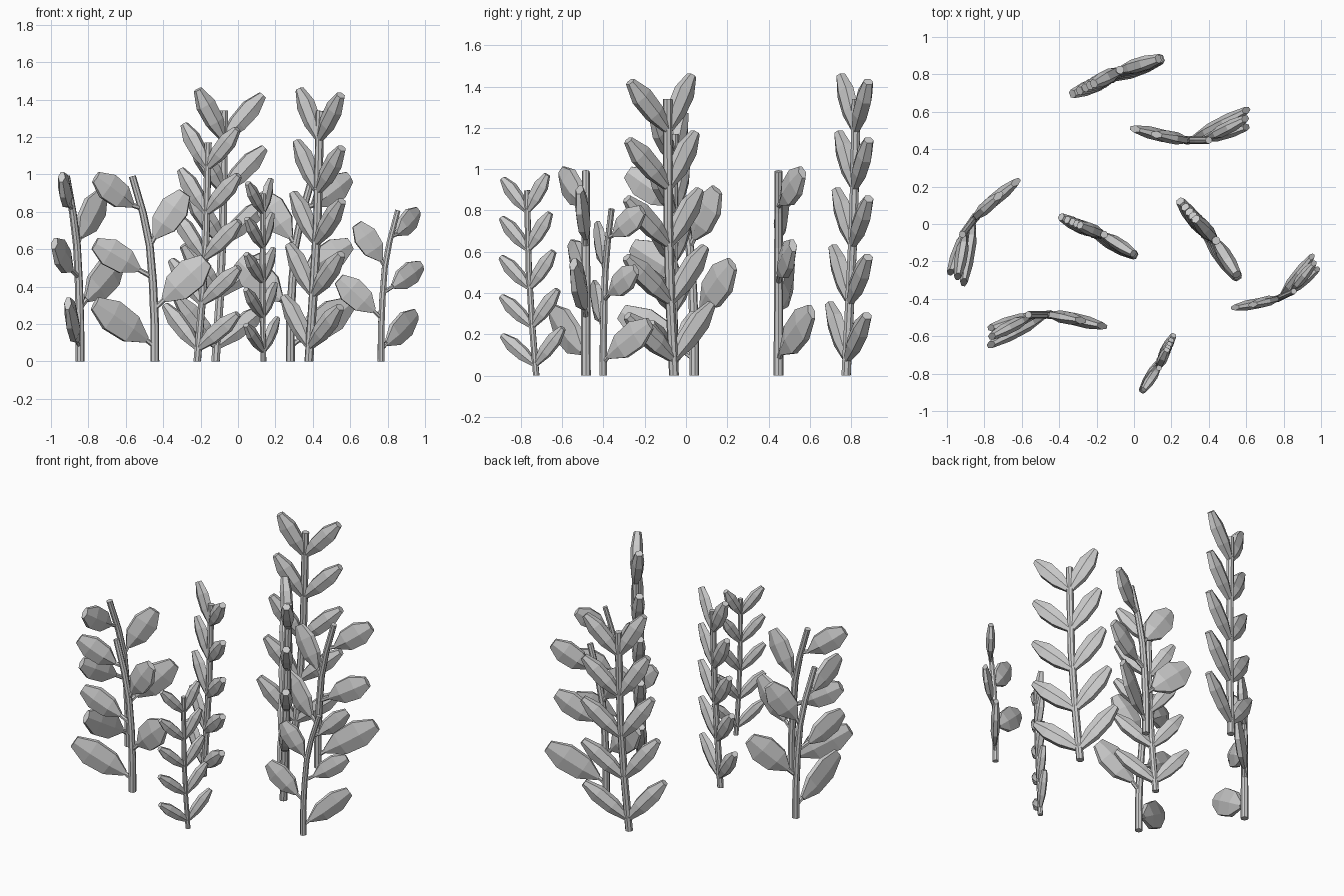
import bpy, bmesh
from math import cos, sin, pi, radians
from mathutils import Vector

if "Cube" in bpy.data.objects:
    bpy.data.objects.remove(bpy.data.objects["Cube"])

UP = Vector((0, 0, 1))

def loft(bm, rings):
    """Skin a list of closed vertex rings and cap both ends."""
    rings = [[bm.verts.new(p) for p in r] for r in rings]
    n = len(rings[0])
    for a, b in zip(rings, rings[1:]):
        for i in range(n):
            j = (i + 1) % n
            bm.faces.new((a[i], a[j], b[j], b[i]))
    bm.faces.new(rings[0][::-1])
    bm.faces.new(rings[-1])

def tube(bm, path, r0, r1, sides):
    path = [Vector(p) for p in path]
    rings = []
    for k, p in enumerate(path):
        d = (path[min(k + 1, len(path) - 1)] - path[max(k - 1, 0)]).normalized()
        if k == 0 and r0 > 0.02:
            d = UP                      # flat foot on the ground
        x = d.cross(Vector((0, 1, 0.01))).normalized()
        y = d.cross(x)
        r = r0 + (r1 - r0) * k / (len(path) - 1)
        rings.append([p + r * (cos(2 * pi * i / sides) * x + sin(2 * pi * i / sides) * y)
                      for i in range(sides)])
    loft(bm, rings)

def leaf(bm, base, tip, width, thick, profile, edge):
    """Ridged fleshy leaf with a six-sided section, standing in a vertical plane.
    edge = rim thickness as a share of the full thickness."""
    base, tip = Vector(base), Vector(tip)
    d = (tip - base).normalized()
    n = d.cross(UP).normalized()
    s = n.cross(d)
    rings = []
    for t, w, h in profile:
        c = base.lerp(tip, t)
        a, b = s * width * w / 2, n * thick * h / 2
        e = b * edge
        rings.append([c + a - e, c + a + e, c + b, c - a + e, c - a - e, c - b])
    loft(bm, rings)

def along(path, z):
    """Point on a stem path at height z."""
    for a, b in zip(path, path[1:]):
        if a[2] <= z <= b[2]:
            return Vector(a).lerp(Vector(b), (z - a[2]) / (b[2] - a[2]))

def finish(bm, name):
    bmesh.ops.recalc_face_normals(bm, faces=bm.faces)
    me = bpy.data.meshes.new(name)
    bm.to_mesh(me)
    bm.free()
    return me

# Tall plant: five tiers of paired narrow leaves
bm = bmesh.new()
stem = [(0, 0, 0), (0.028, 0.008, 0.35), (0.05, 0.02, 0.75), (0.06, 0.03, 1.34)]
tube(bm, stem, 0.024, 0.023, 8)
narrow = [(0, 0.35, 0.5), (0.35, 0.92, 1), (0.7, 1, 1), (1, 0.4, 0.65)]
for i in range(5):
    k = i / 4
    p = along(stem, 0.08 + 0.277 * i)
    dv = -0.6 * p.y
    leaf(bm, p, p + Vector((0.275 - 0.06 * k, dv, 0.21 + 0.025 * k)), 0.1, 0.076, narrow, 0.55)
    leaf(bm, p, p + Vector((-0.23 + 0.075 * k, dv, 0.265)), 0.1, 0.076, narrow, 0.55)
tall = finish(bm, "paired_leaf_plant")

# Short plant: curved stem with broad alternate leaves on stalks
bm = bmesh.new()
stem = [(0, 0, 0), (0, 0, 0.2), (-0.01, 0, 0.42), (-0.027, 0, 0.62),
        (-0.062, 0, 0.79), (-0.12, 0, 0.99)]
tube(bm, stem, 0.024, 0.019, 8)
broad = [(0, 0.2, 0.45), (0.3, 0.9, 1), (0.68, 1, 1), (1, 0.45, 0.6)]
leaves = [  # stem height, leaf base, leaf tip, width
    (0.08, (-0.045, -0.015, 0.115), (-0.32, -0.16, 0.31), 0.172),
    (0.28, (0.05, -0.005, 0.33), (0.275, -0.06, 0.54), 0.175),
    (0.45, (-0.085, -0.005, 0.49), (-0.32, -0.07, 0.63), 0.15),
    (0.62, (0.0, 0.0, 0.665), (0.16, -0.03, 0.90), 0.155),
    (0.82, (-0.12, -0.015, 0.835), (-0.315, -0.115, 0.985), 0.145),
]
for z, base, tip, w in leaves:
    b, t = Vector(base), Vector(tip)
    tube(bm, [along(stem, z), b, b.lerp(t, 0.12)], 0.014, 0.012, 6)
    leaf(bm, b, t, w, 0.066, broad, 0.45)
short = finish(bm, "alternate_leaf_plant")

# Plant the bed: mesh, x, y, turn in degrees, scale
bed = [
    ("tall_plant_back", tall, -0.12, 0.775, 21, 1),
    ("tall_plant_middle", tall, -0.218, -0.055, -28, 0.873),
    ("tall_plant_right", tall, 0.379, -0.058, -53.5, 1),
    ("tall_plant_front", tall, 0.136, -0.725, -120, 0.67),
    ("short_plant_left", short, -0.845, 0.04, 53, 1),
    ("short_plant_front", short, -0.445, -0.485, 0, 1),
    ("short_plant_back", short, 0.28, 0.448, 180, 1),
    ("short_plant_right", short, 0.765, -0.40, 204, 0.815),
]
for name, me, x, y, a, s in bed:
    ob = bpy.data.objects.new(name, me)
    ob.location = (x, y, 0)
    ob.rotation_euler = (0, 0, radians(a))
    ob.scale = (s, s, s)
    bpy.context.collection.objects.link(ob)
